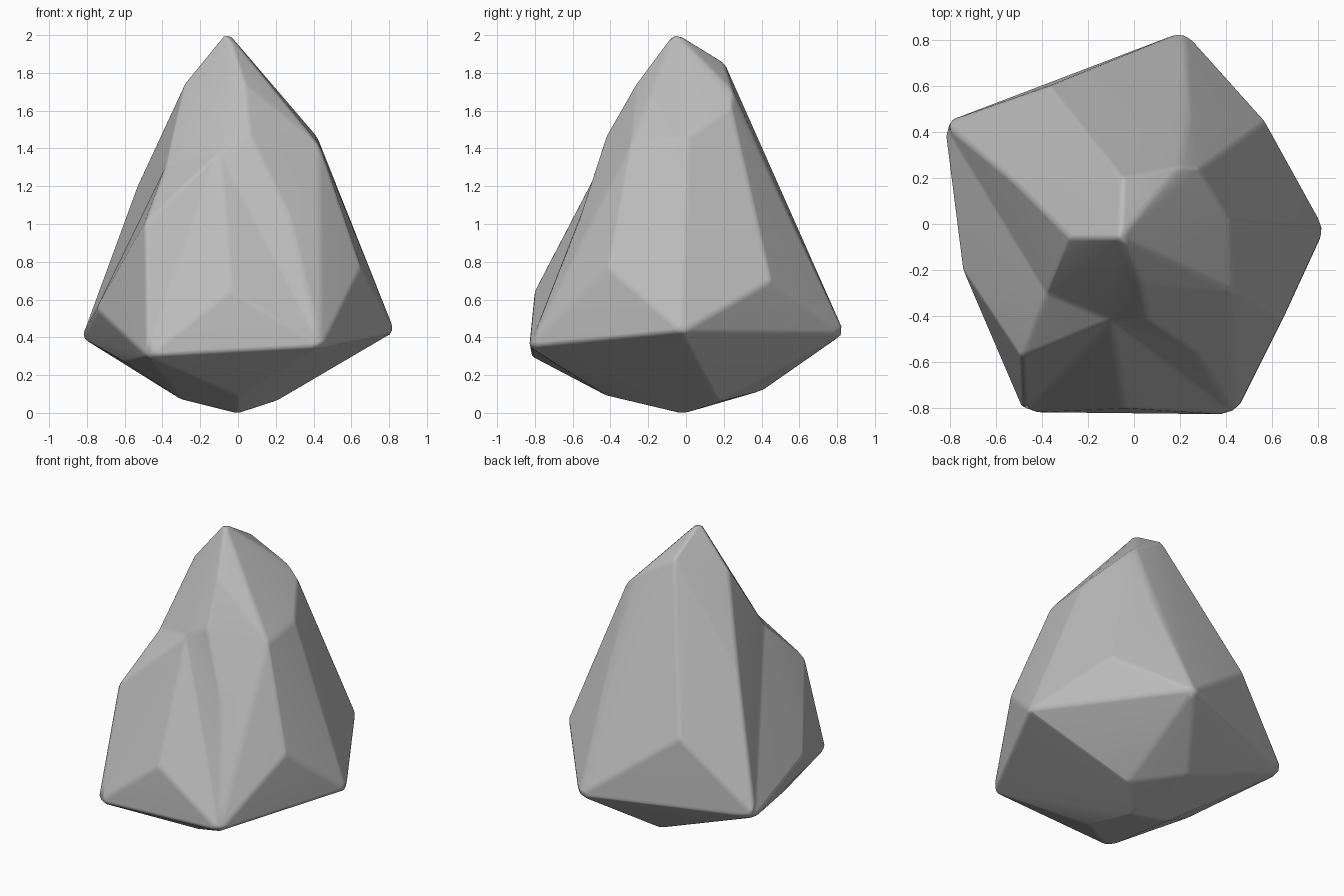
import bpy, bmesh
from mathutils import Vector

cube = bpy.data.objects.get("Cube")
if cube:
    bpy.data.objects.remove(cube, do_unlink=True)

# Corners of the boulder, from crown to base
crown = [(-.06, -.06, 2.02), (-.05, .2, 1.86), (.2, .25, 1.7), (.28, .24, 1.62),
         (.42, .01, 1.46), (.03, -.26, 1.75), (-.28, -.06, 1.75)]
flanks = [(-.38, 0, 1.52), (.06, -.42, 1.47), (.43, -.29, 1.42), (-.54, .2, 1.19),
          (.24, .48, 1.18), (.27, -.56, 1.04), (-.49, -.58, 1.01)]
skirt = [(-.37, .6, .87), (.65, -.41, .77), (.57, .45, .7), (-.04, -.8, .65), (-.75, -.19, .55)]
rim = [(-.83, .44, .4), (-.48, -.82, .3), (.44, -.83, .35), (.83, -.02, .43), (.22, .84, .42)]
base = [(.49, .18, .26), (-.3, .58, .33), (-.6, -.2, .27), (.55, -.52, .37), (0, -.65, .23),
        (.2, .18, .06), (-.09, .41, .12), (-.3, -.05, .07), (0, -.42, .09), (0, -.02, -.005)]
# Corners lying slightly inside the hull, which hollow the faces
dents = [(-.38, -.3, 1.31), (-.1, -.42, 1.38)]

# Hull the corners with the dents pushed out, then pull the dents back in
bm = bmesh.new()
for p in crown + flanks + skirt + rim + base:
    bm.verts.new(p)
pulled = []
for p in dents:
    v = bm.verts.new(Vector((p[0] * 1.3, p[1] * 1.3, p[2])))
    pulled.append((v, p))
bmesh.ops.convex_hull(bm, input=bm.verts[:])
for v, p in pulled:
    v.co = p
bmesh.ops.delete(bm, geom=[v for v in bm.verts if not v.link_faces], context='VERTS')
bmesh.ops.dissolve_limit(bm, angle_limit=.05, verts=bm.verts[:], edges=bm.edges[:])
bmesh.ops.recalc_face_normals(bm, faces=bm.faces[:])
mesh = bpy.data.meshes.new("boulder")
bm.to_mesh(mesh)
bm.free()
boulder = bpy.data.objects.new("boulder", mesh)
bpy.context.collection.objects.link(boulder)

# Worn edges with soft shading
bevel = boulder.modifiers.new("worn_edges", 'BEVEL')
bevel.width = .02
bevel.segments = 2
bevel.limit_method = 'ANGLE'
bevel.angle_limit = .2
mesh.shade_smooth()
boulder.modifiers.new("soft_normals", 'WEIGHTED_NORMAL')

# Stone colour
stone = bpy.data.materials.new("grey_stone")
stone.use_nodes = True
colour = (.5, .5, .5, 1)
stone.diffuse_color = colour
stone.node_tree.nodes["Principled BSDF"].inputs["Base Color"].default_value = colour
mesh.materials.append(stone)
